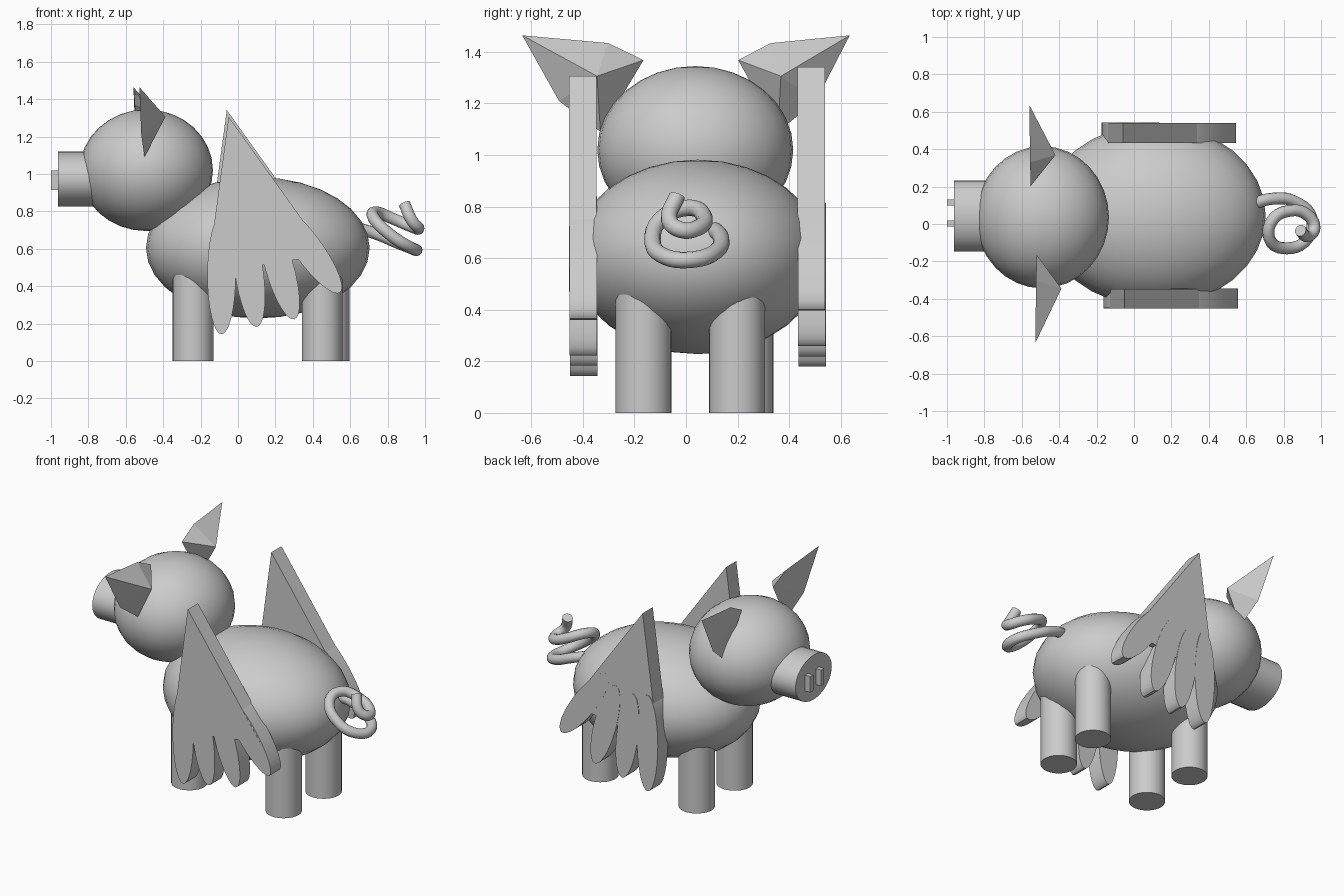
import bpy, bmesh
from math import cos, sin, pi, radians
from mathutils import Vector

cube = bpy.data.objects.get("Cube")
if cube:
    bpy.data.objects.remove(cube, do_unlink=True)

grey = bpy.data.materials.new("plain grey")
grey.use_nodes = True
GREY = (0.6, 0.6, 0.6, 1)
grey.diffuse_color = GREY
grey.node_tree.nodes["Principled BSDF"].inputs["Base Color"].default_value = GREY


def finish(obj, name, smooth=True):
    obj.name = name
    obj.data.materials.clear()
    obj.data.materials.append(grey)
    if smooth:
        bpy.ops.object.select_all(action='DESELECT')
        obj.select_set(True)
        bpy.context.view_layer.objects.active = obj
        bpy.ops.object.shade_smooth_by_angle(angle=radians(40))
    return obj


def from_bmesh(name, bm, smooth=True):
    bmesh.ops.recalc_face_normals(bm, faces=bm.faces)
    mesh = bpy.data.meshes.new(name)
    bm.to_mesh(mesh)
    bm.free()
    obj = bpy.data.objects.new(name, mesh)
    bpy.context.collection.objects.link(obj)
    return finish(obj, name, smooth)


def ellipsoid(name, centre, radii):
    bm = bmesh.new()
    bmesh.ops.create_uvsphere(bm, u_segments=32, v_segments=16, radius=1)
    bmesh.ops.scale(bm, vec=radii, verts=bm.verts)
    bmesh.ops.translate(bm, vec=centre, verts=bm.verts)
    return from_bmesh(name, bm)


def cylinder(name, centre, radius, depth, rotation=(0, 0, 0), scale=(1, 1, 1)):
    bpy.ops.mesh.primitive_cylinder_add(vertices=32, radius=radius, depth=depth,
                                        location=centre, rotation=rotation)
    obj = bpy.context.object
    obj.scale = scale
    return finish(obj, name)


def box(name, centre, size):
    bpy.ops.mesh.primitive_cube_add(size=1, location=centre)
    bpy.context.object.scale = size
    return finish(bpy.context.object, name, False)


def slab(name, outline, y, thickness, smooth=True):
    """Extrude an (x, z) outline along y."""
    bm = bmesh.new()
    face = bm.faces.new([bm.verts.new((x, y - thickness / 2, z)) for x, z in outline])
    grown = bmesh.ops.extrude_face_region(bm, geom=[face])["geom"]
    bmesh.ops.translate(bm, vec=(0, thickness, 0),
                        verts=[g for g in grown if isinstance(g, bmesh.types.BMVert)])
    return from_bmesh(name, bm, smooth)


# Body and head
ellipsoid("body", (0.106, 0.046, 0.605), (0.598, 0.488, 0.377))
ellipsoid("head", (-0.49, 0.036, 1.02), (0.356, 0.38, 0.325))

# Snout and nostrils
cylinder("snout", (-0.83, 0.043, 0.972), 0.147, 0.266, (0, pi / 2, 0), (1, 1.29, 1))
for side, y in (("right", 0.003), ("left", 0.115)):
    box("nostril_" + side, (-0.97, y, 0.967), (0.06, 0.033, 0.105))

# Legs
for name, x, y in (("front_leg_right", -0.24, -0.165), ("front_leg_left", -0.24, 0.23),
                   ("back_leg_right", 0.45, -0.165), ("back_leg_left", 0.487, 0.198)):
    cylinder(name, (x, y, 0.23), 0.109, 0.46)

# Ears: a flat leaf shape with a ridge point behind it
TIP = Vector((-0.527, -0.635, 1.464))
EAR = ((0, 0, 0), (0.003, 0.333, -0.03), (0.007, 0.47, -0.096),
       (0.027, 0.303, -0.374), (0.01, 0.143, -0.255), (0.139, 0.29, -0.158))
for side, flip, stretch, shift in (("right", 1, 1, 0), ("left", -1, 0.92, -0.032)):
    bm = bmesh.new()
    for dx, dy, dz in EAR:
        bm.verts.new((TIP.x + dx + shift, flip * (TIP.y + dy * stretch), TIP.z + dz))
    bmesh.ops.convex_hull(bm, input=bm.verts)
    from_bmesh("ear_" + side, bm, False)

# Wings: a triangular plate with four tilted oval feathers
PLATE = ((-0.05, 1.306), (-0.163, 0.47), (0.479, 0.567))
FEATHERS = ((-0.088, 0.46, 0.317, 0), (0.06, 0.47, 0.29, 8),
            (0.222, 0.50, 0.288, 16), (0.375, 0.60, 0.29, 36))
for side, y, dx, dz in (("right", -0.4, 0, 0), ("left", 0.486, -0.01, 0.036)):
    slab("wing_plate_" + side, [(x + dx, z + dz) for x, z in PLATE], y, 0.106, False)
    for i, (cx, cz, length, tilt) in enumerate(FEATHERS):
        t = radians(tilt)
        oval = []
        for k in range(32):
            a = 2 * pi * k / 32
            u, v = 0.076 * cos(a), length * sin(a)
            oval.append((cx + dx + u * cos(t) - v * sin(t) * -1 * -1,
                         cz + dz + u * sin(t) + v * cos(t)))
        slab(f"feather_{side}_{i + 1}", oval, y + 0.001 * (4 - i), 0.106)

# Curly tail
PATH = ((0.64, 0.11, 0.71), (0.74, 0.135, 0.68), (0.86, 0.12, 0.63), (0.95, 0.03, 0.595),
        (0.925, -0.08, 0.605), (0.82, -0.13, 0.67), (0.725, -0.08, 0.765),
        (0.74, 0.02, 0.795), (0.83, 0.07, 0.76), (0.925, 0.05, 0.72),
        (0.965, -0.02, 0.71), (0.93, -0.065, 0.75), (0.89, -0.035, 0.84))
curve = bpy.data.curves.new("tail", 'CURVE')
curve.dimensions = '3D'
curve.bevel_depth = 0.032
curve.bevel_resolution = 4
curve.resolution_u = 5
curve.use_fill_caps = True
spline = curve.splines.new('BEZIER')
spline.bezier_points.add(len(PATH) - 1)
for point, co in zip(spline.bezier_points, PATH):
    point.co = co
    point.handle_left_type = point.handle_right_type = 'AUTO'
tail = bpy.data.objects.new("tail", curve)
bpy.context.collection.objects.link(tail)
bpy.ops.object.select_all(action='DESELECT')
tail.select_set(True)
bpy.context.view_layer.objects.active = tail
bpy.ops.object.convert(target='MESH')
finish(bpy.context.object, "tail")
